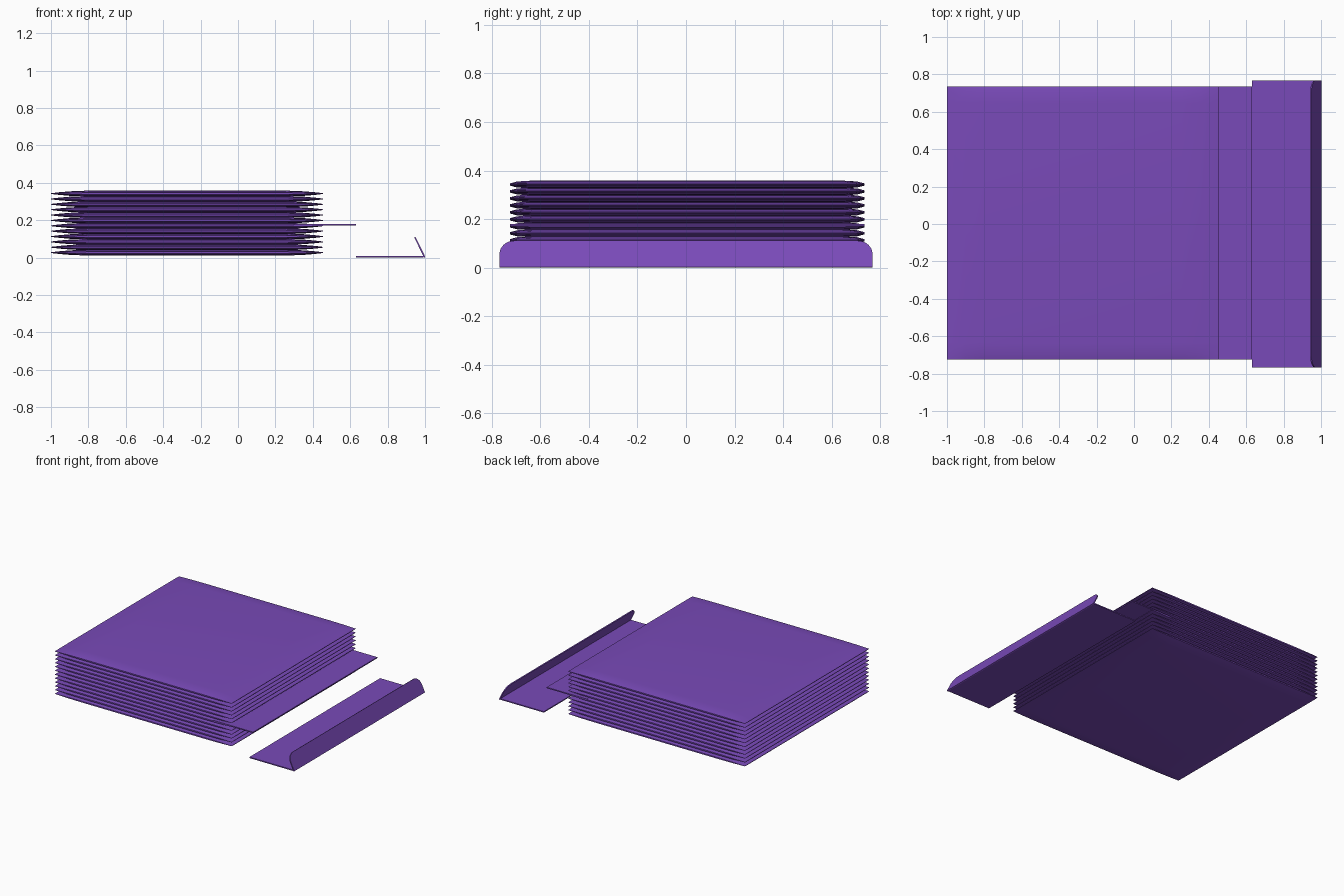
import bpy, bmesh, math

cube = bpy.data.objects.get("Cube")
if cube:
    bpy.data.objects.remove(cube, do_unlink=True)

purple = bpy.data.materials.new("purple")
purple.use_nodes = True
colour = (0.19, 0.068, 0.48, 1)
purple.diffuse_color = colour
purple.node_tree.nodes["Principled BSDF"].inputs["Base Color"].default_value = colour


def finish(name, bm, smooth=False):
    bmesh.ops.recalc_face_normals(bm, faces=bm.faces)
    mesh = bpy.data.meshes.new(name)
    bm.to_mesh(mesh)
    bm.free()
    mesh.materials.append(purple)
    obj = bpy.data.objects.new(name, mesh)
    bpy.context.collection.objects.link(obj)
    if smooth:
        for poly in mesh.polygons:
            poly.use_smooth = True
        mesh.set_sharp_from_angle(angle=math.radians(30))
    return obj


def slab(name, x0, x1, y0, y1, z0, z1):
    bm = bmesh.new()
    bmesh.ops.create_cube(bm, size=1)
    for v in bm.verts:
        v.co.x = x0 if v.co.x < 0 else x1
        v.co.y = y0 if v.co.y < 0 else y1
        v.co.z = z0 if v.co.z < 0 else z1
    return finish(name, bm)


# Stack of thin cushions, each bulging towards its middle
X0, X1, Y0, Y1 = -1.0, 0.455, -0.725, 0.735
HALF, COUNT, LOW, STEP = 0.016, 12, 0.027, 0.0287
x_rim = [(0, 0.12), (0.04, 0.42), (0.1, 0.75), (0.2, 1)]
y_rim = [(0, 0.3), (0.03, 0.78), (0.09, 1)]


def span(lo, hi, rim):
    return [(lo + d, h) for d, h in rim] + [(hi - d, h) for d, h in reversed(rim)]


def cushion(name, z):
    bm = bmesh.new()
    xs, ys = span(X0, X1, x_rim), span(Y0, Y1, y_rim)
    layers = [[[bm.verts.new((x, y, z + side * HALF * hx * hy)) for y, hy in ys]
               for x, hx in xs] for side in (1, -1)]
    for g in layers:
        for i in range(len(xs) - 1):
            for j in range(len(ys) - 1):
                bm.faces.new((g[i][j], g[i + 1][j], g[i + 1][j + 1], g[i][j + 1]))
    # Narrow seam joining the upper and lower skins
    rim = [e for e in bm.edges if e.is_boundary]
    bmesh.ops.bridge_loops(bm, edges=rim)
    return finish(name, bm, True)


for n in range(COUNT):
    cushion(f"cushion_{n + 1}", LOW + n * STEP)

# Sheet sticking out of the middle of the stack
slab("pull_out_sheet", 0.3, 0.632, Y0, Y1, 0.171, 0.179)

# Separate tray with a leaning, round-cornered lip
WIDE = 0.768
slab("tray_base", 0.632, 0.993, -WIDE, WIDE, 0.002, 0.01)

bm = bmesh.new()
foot, head = (0.995, 0.0), (0.942, 0.108)
run, rise = head[0] - foot[0], head[1] - foot[1]
length = math.hypot(run, rise)
radius = 0.06
outline = [(-WIDE, 0), (WIDE, 0)]
for side in (1, -1):
    for k in range(9):
        a = math.pi / 2 * (k if side > 0 else 8 - k) / 8
        outline.append((side * (WIDE - radius + radius * math.cos(a)),
                        length - radius + radius * math.sin(a)))
verts = [bm.verts.new((foot[0] + run * t / length, y, rise * t / length)) for y, t in outline]
face = bm.faces.new(verts)
out = bmesh.ops.extrude_face_region(bm, geom=[face])
moved = [v for v in out["geom"] if isinstance(v, bmesh.types.BMVert)]
bmesh.ops.translate(bm, verts=moved, vec=(0.007, 0, 0.003))
finish("tray_lip", bm)
